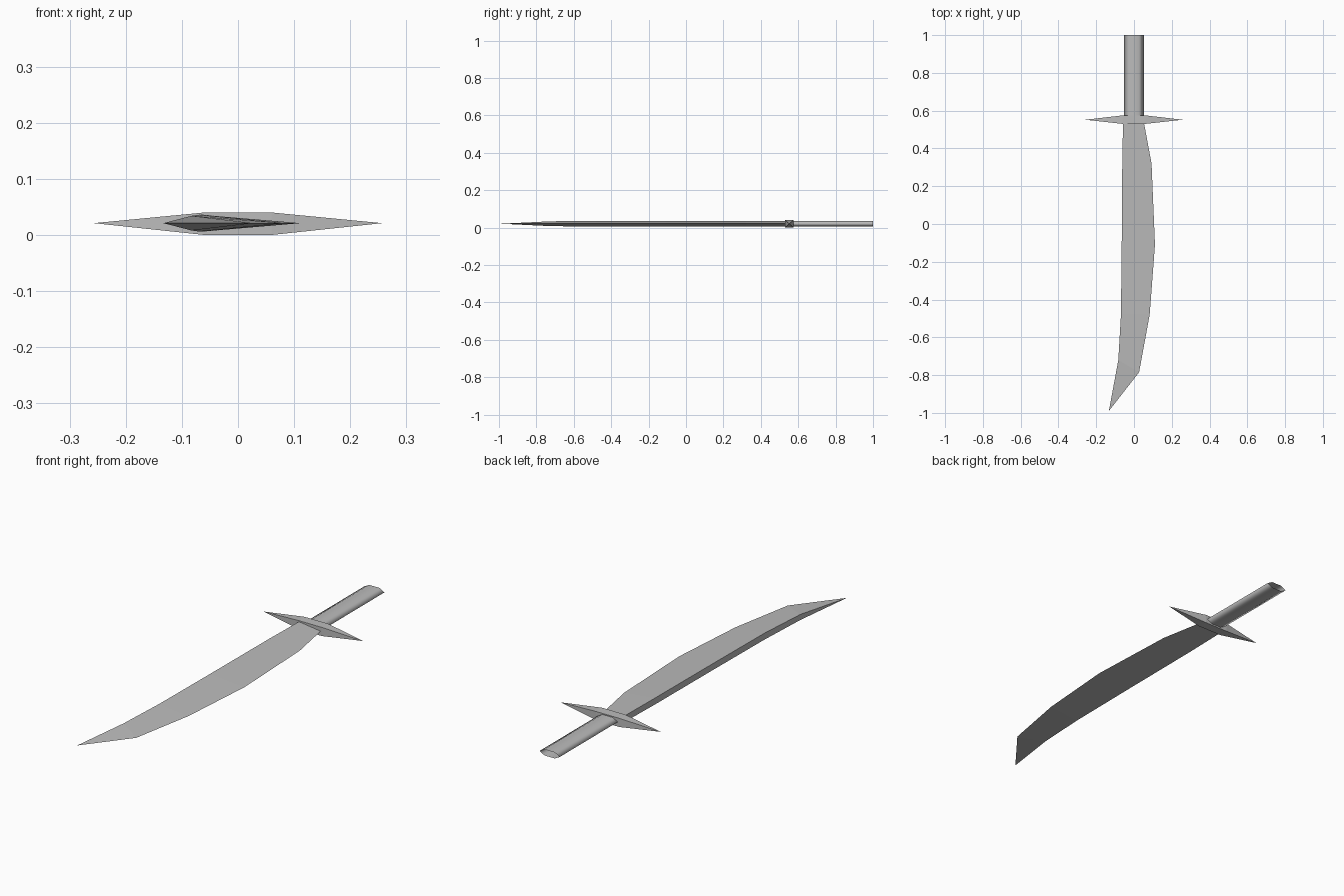
import bpy, math

if "Cube" in bpy.data.objects:
    bpy.data.objects.remove(bpy.data.objects["Cube"])

steel = bpy.data.materials.new("steel grey")
steel.diffuse_color = (0.5, 0.5, 0.5, 1)
steel.use_nodes = True
steel.node_tree.nodes["Principled BSDF"].inputs["Base Color"].default_value = steel.diffuse_color
MID = 0.021  # height of the central plane


def make(name, verts, faces):
    mesh = bpy.data.meshes.new(name)
    mesh.from_pydata(verts, [], faces)
    mesh.materials.append(steel)
    obj = bpy.data.objects.new(name, mesh)
    bpy.context.collection.objects.link(obj)
    return obj


# Blade: thick flat spine on -x, sharp curved edge on +x, ending in one point
# stations: (spine x, spine y, edge x, edge y, half thickness)
stations = [(-0.058, 0.54, 0.052, 0.54, 0.014),
            (-0.062, 0.32, 0.093, 0.32, 0.015),
            (-0.065, -0.11, 0.111, -0.11, 0.015),
            (-0.069, -0.48, 0.083, -0.48, 0.015),
            (-0.083, -0.72, 0.027, -0.785, 0.013)]
verts, faces = [], []
for sx, sy, ex, ey, t in stations:
    verts += [(sx, sy, MID + t), (sx, sy, MID - t), (ex, ey, MID)]
for i in range(len(stations) - 1):
    for j in range(3):
        a, b = 3 * i + j, 3 * i + (j + 1) % 3
        faces.append((a, b, b + 3, a + 3))
tip, last = len(verts), len(verts) - 3
verts.append((-0.133, -0.99, MID))
faces += [(last + j, last + (j + 1) % 3, tip) for j in range(3)]
faces.append((2, 1, 0))
make("blade", verts, faces)

# Guard: square middle drawn out to a point on each side
verts, faces = [], []
for x in (-0.06, 0.06):
    verts += [(x, y, z) for y, z in ((0.53, 0.002), (0.575, 0.002),
                                     (0.575, 0.04), (0.53, 0.04))]
verts += [(-0.257, 0.552, MID), (0.257, 0.552, MID)]
for j in range(4):
    k = (j + 1) % 4
    faces += [(j, k, k + 4, j + 4), (k, j, 8), (j + 4, k + 4, 9)]
guard = make("guard", verts, faces)
for v in guard.data.vertices:  # stand the lowest part on the floor
    if v.co.z < 0.01:
        v.co.z = 0.0

# Handle: open flattened six-sided tube, smooth shaded
ring = [(0.052, 0), (0.026, 0.014), (-0.026, 0.014),
        (-0.052, 0), (-0.026, -0.014), (0.026, -0.014)]
verts = [(x, y, MID + z) for y in (0.56, 1.0) for x, z in ring]
faces = [(j, j + 6, (j + 1) % 6 + 6, (j + 1) % 6) for j in range(6)]
handle = make("handle", verts, faces)
handle.data.shade_smooth()

# Make all normals point outward
import bmesh
for obj in bpy.context.collection.objects:
    bm = bmesh.new()
    bm.from_mesh(obj.data)
    bmesh.ops.recalc_face_normals(bm, faces=bm.faces)
    bm.to_mesh(obj.data)
    bm.free()
